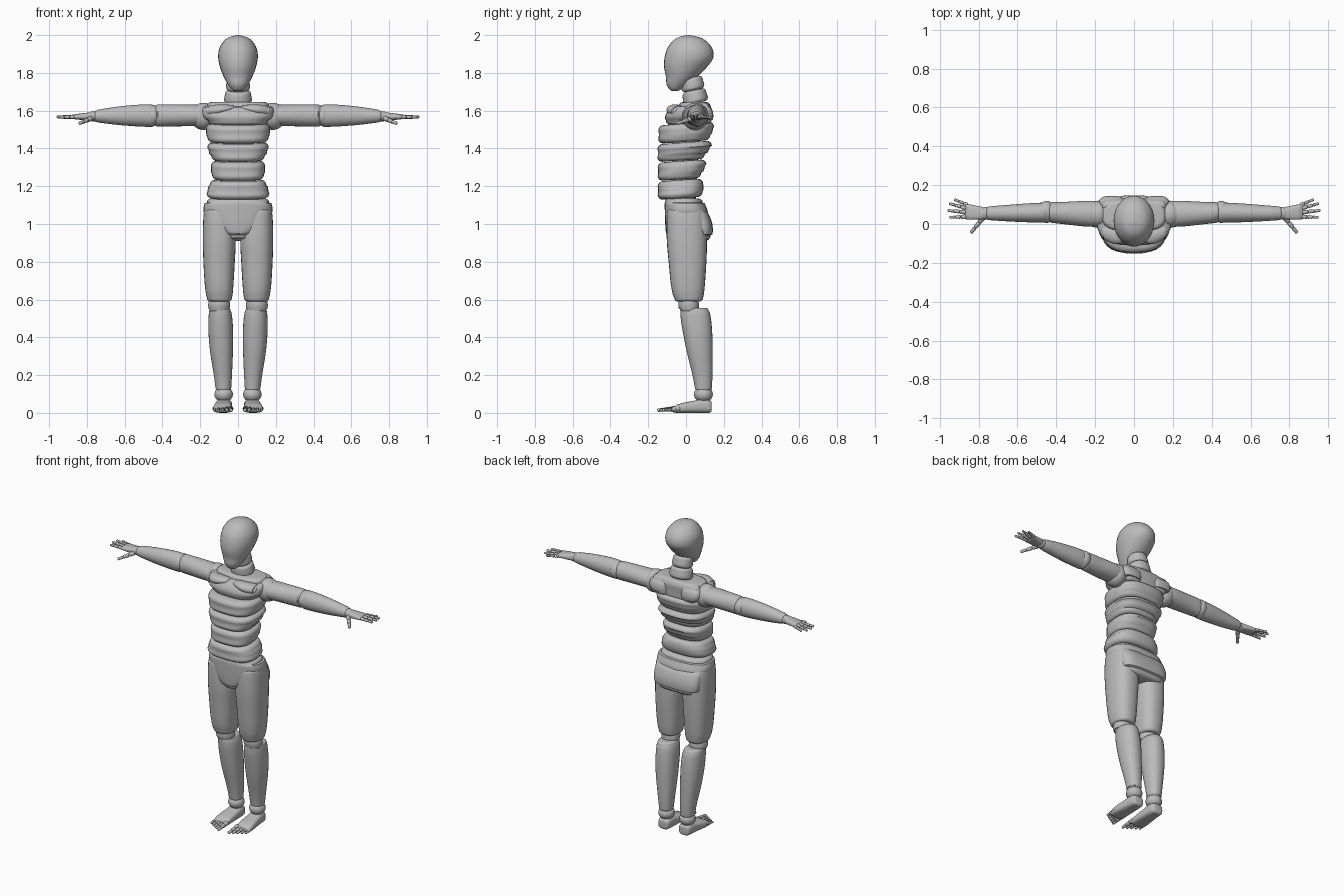
import bpy, bmesh, math
from mathutils import Matrix, Vector

if "Cube" in bpy.data.objects:
    bpy.data.objects.remove(bpy.data.objects["Cube"])

GREY = (0.5, 0.5, 0.5, 1)
mat = bpy.data.materials.new("matte grey")
mat.use_nodes = True
mat.diffuse_color = GREY
mat.node_tree.nodes["Principled BSDF"].inputs["Base Color"].default_value = GREY


def smooth_stations(st, steps=4):
    """Catmull-Rom interpolation through the cross-section stations."""
    out = []
    for i in range(len(st) - 1):
        a, b, c, d = (st[max(0, min(len(st) - 1, i + k))] for k in (-1, 0, 1, 2))
        for s in range(steps):
            t = s / steps
            out.append([q + t / 2 * (r - p + t * (2 * p - 5 * q + 4 * r - s4 + t * (3 * q - p - 3 * r + s4)))
                        for p, q, r, s4 in zip(a, b, c, d)])
    return out + [list(st[-1])]


def round_ends(st, r):
    """Replace the sharp rims by quarter-round ones of radius r."""
    def cap(s, sign):
        return [[s[0] - sign * r * math.cos(a), s[1], s[2],
                 max(.002, s[3] - r + r * math.sin(a)), max(.002, s[4] - r + r * math.sin(a))]
                for a in (0, .4, .8, 1.2)]
    lo, hi = st[0][0], st[-1][0]
    mid = [s for s in st if lo + r < s[0] < hi - r]
    first, last = list(st[0]), list(st[-1])
    first[0] += r
    last[0] -= r
    return cap(first, 1) + [first] + mid + [last] + cap(last, -1)[::-1]


def add_rings(bm, st, place, power=2, sides=28):
    """Bridge superellipse rings; place() turns (along, u, v) into a point."""
    rows = []
    for t, u, v, ru, rv in st:
        row = []
        for k in range(sides):
            c, s = math.cos(k * math.tau / sides), math.sin(k * math.tau / sides)
            e = 2 / power
            row.append(bm.verts.new(place(t, u + ru * math.copysign(abs(c) ** e, c),
                                          v + rv * math.copysign(abs(s) ** e, s))))
        rows.append(row)
    for a, b in zip(rows, rows[1:]):
        for k in range(sides):
            j = (k + 1) % sides
            bm.faces.new((a[k], a[j], b[j], b[k]))
    bm.faces.new(rows[0][::-1])
    bm.faces.new(rows[-1])


def finish(name, bm, mirror):
    bmesh.ops.recalc_face_normals(bm, faces=bm.faces)
    mesh = bpy.data.meshes.new(name)
    bm.to_mesh(mesh)
    bm.free()
    mesh.materials.append(mat)
    ob = bpy.data.objects.new(name, mesh)
    bpy.context.collection.objects.link(ob)
    bpy.ops.object.select_all(action='DESELECT')
    ob.select_set(True)
    bpy.context.view_layer.objects.active = ob
    bpy.ops.object.shade_smooth_by_angle(angle=math.radians(50))
    if mirror:
        mod = ob.modifiers.new("mirror", 'MIRROR')
        mod.use_mirror_merge = False
    return ob


def loft(name, st, axis='z', power=2, rim=0, tilt=0, mirror=False):
    place = {'z': lambda t, u, v: (u, v, t + tilt * v),
             'x': lambda t, u, v: (t, u, v),
             'y': lambda t, u, v: (u, t, v)}[axis]
    st = smooth_stations(st)
    bm = bmesh.new()
    add_rings(bm, round_ends(st, rim) if rim else st, place, power)
    finish(name, bm, mirror)


def ball(name, centre, size):
    bm = bmesh.new()
    bmesh.ops.create_uvsphere(bm, u_segments=24, v_segments=16, radius=1,
                              matrix=Matrix.Translation(centre) @ Matrix.Diagonal((*size, 1)))
    finish(name, bm, True)


def digits(name, chains):
    """Each chain is (start, end, radius, joint count), made of rounded links."""
    bm = bmesh.new()
    for start, end, r, n in chains:
        start, end = Vector(start), Vector(end)
        rot = (end - start).to_track_quat('Z', 'Y')
        link = (end - start).length / n
        for i in range(n):
            base = start.lerp(end, i / n)
            q = r * (1 - .15 * i)
            st = [(0, 0, 0, q, q), (link * .5, 0, 0, q * .85, q * .85), (link, 0, 0, q * .9, q * .9)]
            add_rings(bm, round_ends(st, q * .6),
                      lambda t, u, v: base + rot @ Vector((u, v, t)), 2, 12)
    finish(name, bm, True)


# Head and neck
loft("head", [(1.703, 0, -.06, .012, .01), (1.712, 0, -.057, .033, .03), (1.74, 0, -.045, .054, .058),
              (1.78, 0, -.023, .076, .083), (1.83, 0, -.003, .095, .113), (1.88, 0, .015, .105, .129),
              (1.93, 0, .02, .099, .119), (1.97, 0, .018, .074, .087), (1.99, 0, .015, .045, .052),
              (2, 0, .012, .004, .004)])
loft("upper_neck", [(1.70, 0, .037, .064, .06), (1.77, 0, .03, .06, .058)], rim=.018, tilt=.2)
loft("lower_neck", [(1.63, 0, .05, .074, .066), (1.70, 0, .044, .068, .062)], rim=.018, tilt=.2)

# Stacked torso blocks
loft("upper_chest", [(1.525, 0, .012, .158, .118), (1.57, 0, .01, .185, .12), (1.61, 0, .022, .19, .11),
                     (1.645, 0, .045, .165, .085)], power=2.8, rim=.022)
for name, z0, z1, w0, w1, f, b0, b1 in (
        ("rib_block", 1.435, 1.532, .163, .17, .147, .128, .148),
        ("lower_rib_block", 1.338, 1.432, .142, .163, .152, .1, .137),
        ("waist_block", 1.238, 1.335, .138, .143, .15, .08, .108),
        ("belly_block", 1.138, 1.235, .166, .15, .15, .088, .09)):
    loft(name, [(z0, 0, (b0 - f) / 2, w0, (b0 + f) / 2),
                ((z0 + z1) / 2, 0, (b0 + b1 - 2 * f) / 4 + .003, (w0 + w1) / 2 + .002, (b0 + b1 + 2 * f) / 4),
                (z1, 0, (b1 - f) / 2, w1, (b1 + f) / 2)], power=2.7, rim=.027, tilt=.07)
loft("spine_core", [(1.1, 0, -.02, .09, .07), (1.6, 0, .01, .09, .07)])

# Collar bones and shoulder blades
loft("collar_plate", [(.02, -.055, 1.615, .03, .014), (.1, -.058, 1.605, .045, .028),
                      (.17, -.03, 1.595, .04, .028)], 'x', rim=.012, mirror=True)
loft("shoulder_blade", [(1.53, .1, .105, .05, .03), (1.58, .115, .11, .065, .035),
                        (1.64, .105, .095, .06, .03)], power=2.6, rim=.02, mirror=True)

# Pelvis
loft("pelvis", [(.92, 0, -.015, .068, .075), (.95, 0, -.01, .09, .095), (1.0, 0, 0, .15, .11),
                (1.06, 0, .002, .181, .114), (1.1, 0, -.005, .18, .108), (1.135, 0, -.012, .165, .1)],
     power=2.6, rim=.022)
loft("seat", [(.91, 0, .07, .14, .06), (.96, 0, .077, .16, .065), (1.02, 0, .066, .163, .068),
              (1.1, 0, .03, .16, .065)], power=3.2, rim=.03)

# Legs
loft("thigh", [(.59, .098, .014, .066, .076), (.68, .1, .01, .076, .09), (.8, .1, .008, .083, .1),
               (.9, .099, .005, .087, .106), (1.0, .1, .003, .085, .106), (1.08, .105, 0, .075, .1)],
     power=2.4, rim=.018, mirror=True)
loft("knee", [(.535, .1, .018, .052, .05), (.57, .1, .014, .058, .055), (.61, .1, .012, .052, .05)],
     rim=.014, mirror=True)
loft("shin", [(.115, .077, .093, .04, .043), (.2, .08, .087, .048, .053), (.32, .087, .073, .06, .068),
              (.42, .091, .062, .065, .077), (.5, .093, .052, .063, .08), (.555, .096, .045, .056, .075)],
     power=2.2, rim=.014, mirror=True)
ball("ankle", (.076, .092, .098), (.049, .05, .043))
loft("foot", [(-.075, .08, .018, .05, .017), (-.02, .08, .026, .05, .026), (.04, .077, .032, .046, .032),
              (.09, .075, .037, .043, .037), (.136, .075, .034, .038, .034)],
     'y', power=3, rim=.015, mirror=True)
digits("toes", [((.04 + .021 * i, -.055 + .006 * i, .024), (.037 + .022 * i, -.152 + .013 * i, .014),
                 .015 - .001 * i, 3) for i in range(5)])

# Arms
ball("shoulder", (.185, .05, 1.57), (.066, .07, .072))
loft("upper_arm", [(.19, .052, 1.575, .066, .056), (.25, .053, 1.575, .066, .057), (.35, .056, 1.575, .058, .058),
                   (.44, .06, 1.574, .052, .058)], 'x', rim=.015, mirror=True)
ball("elbow", (.45, .062, 1.574), (.045, .057, .056))
loft("forearm", [(.445, .059, 1.573, .051, .059), (.52, .058, 1.574, .05, .058), (.64, .056, 1.573, .043, .048),
                 (.76, .055, 1.571, .034, .031)], 'x', rim=.012, mirror=True)
ball("wrist", (.765, .055, 1.57), (.028, .032, .027))
loft("palm", [(.765, .055, 1.57, .03, .022), (.81, .058, 1.569, .036, .019), (.87, .064, 1.567, .041, .013)],
     'x', power=2.6, rim=.01, mirror=True)
digits("fingers", [((.855, .098, 1.566), (.925, .126, 1.563), .0105, 3),
                   ((.862, .08, 1.568), (.952, .106, 1.566), .0115, 3),
                   ((.865, .06, 1.568), (.96, .07, 1.567), .012, 3),
                   ((.862, .038, 1.567), (.95, .034, 1.566), .0115, 3),
                   ((.775, .035, 1.56), (.84, -.046, 1.532), .0145, 3)])
